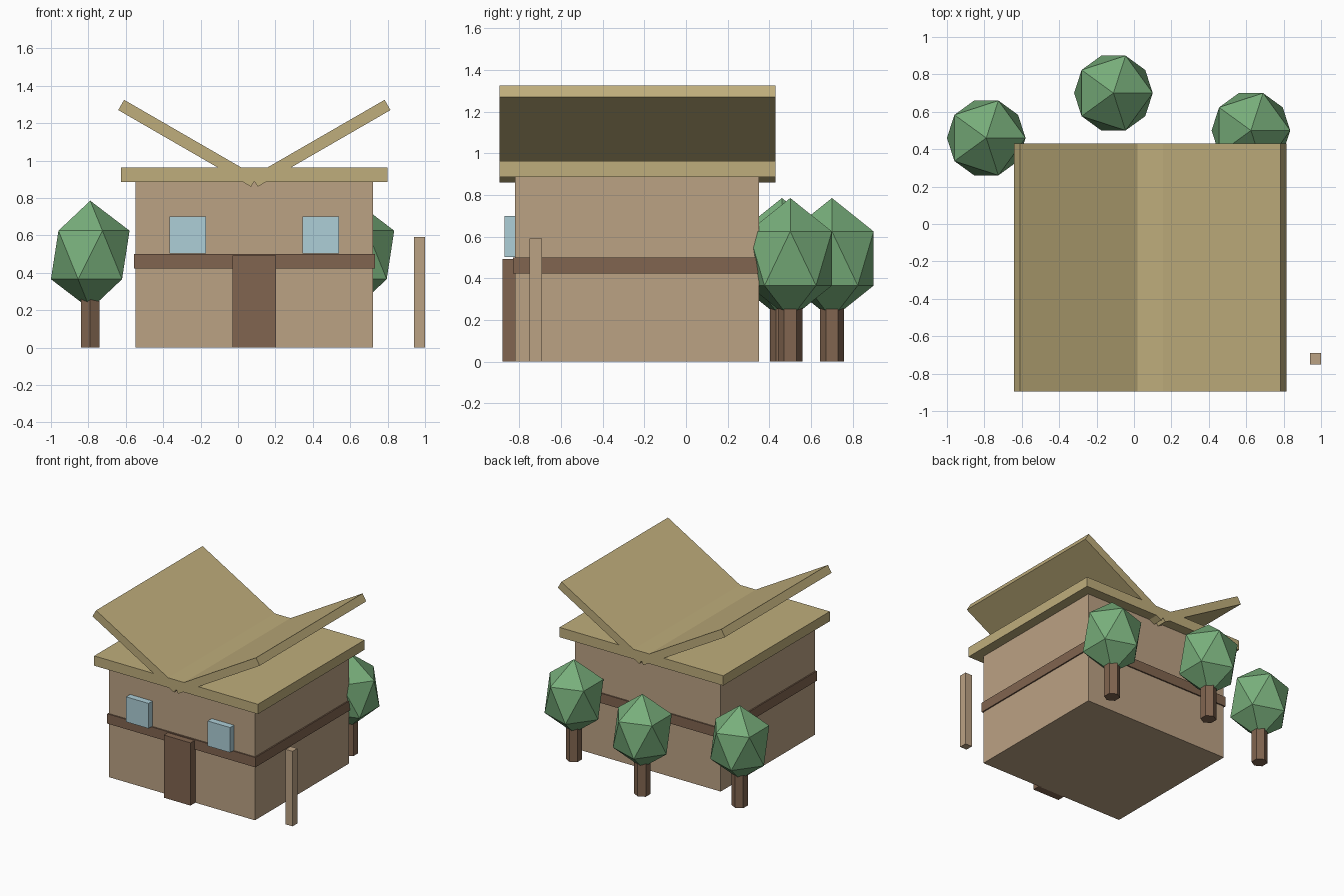
import bpy
import math

if "Cube" in bpy.data.objects:
    bpy.data.objects.remove(bpy.data.objects["Cube"])


def material(name, rgb):
    m = bpy.data.materials.new(name)
    m.diffuse_color = (*rgb, 1)
    m.use_nodes = True
    m.node_tree.nodes["Principled BSDF"].inputs["Base Color"].default_value = m.diffuse_color
    return m


WALL = material("plaster", (0.50, 0.36, 0.23))
ROOF = material("thatch", (0.52, 0.42, 0.20))
WOOD = material("dark_wood", (0.22, 0.13, 0.08))
GLASS = material("glass", (0.42, 0.62, 0.68))
LEAF = material("leaves", (0.19, 0.43, 0.20))


def finish(name, mat):
    ob = bpy.context.object
    ob.name = name
    ob.data.materials.append(mat)
    return ob


def box(name, x, y, z, mat):
    """Box from its (min, max) extent on each axis."""
    bpy.ops.mesh.primitive_cube_add(size=1, location=[sum(r) / 2 for r in (x, y, z)])
    ob = finish(name, mat)
    for v in ob.data.vertices:
        for i, r in enumerate((x, y, z)):
            v.co[i] *= r[1] - r[0]
    return ob


MID = 0.0875  # centre line of the house

# House body, trim band and flat eaves slab
box("walls", (-0.547, 0.722), (-0.82, 0.35), (0, 0.89), WALL)
box("trim_band", (-0.557, 0.732), (-0.83, 0.36), (0.423, 0.5), WOOD)
box("eaves_slab", (-0.625, 0.80), (-0.895, 0.43), (0.885, 0.962), ROOF)

# Door and the two upper windows
box("door", (-0.03, 0.203), (-0.88, -0.81), (0, 0.493), WOOD)
for side, x in (("left", -0.365), ("right", 0.345)):
    box("window_" + side, (x, x + 0.195), (-0.87, -0.81), (0.503, 0.7), GLASS)

# Butterfly roof: two slabs crossing at the valley
for name, s in (("roof_left", -1), ("roof_right", 1)):
    slab = box(name, (-0.41, 0.41), (-0.6625, 0.6625), (-0.0315, 0.0315), ROOF)
    slab.location = (MID + s * 0.357, -0.2325, 1.092)
    slab.rotation_euler.y = -s * math.radians(30)

# Free-standing post beside the house
box("post", (0.94, 1.0), (-0.75, -0.69), (0, 0.59), WALL)

# Low-poly trees behind the house
for i, (x, y) in enumerate(((-0.79, 0.46), (-0.11, 0.70), (0.625, 0.50)), 1):
    bpy.ops.mesh.primitive_cylinder_add(vertices=6, radius=0.058, depth=0.28,
                                        location=(x, y, 0.14))
    finish(f"tree_trunk_{i}", WOOD)
    bpy.ops.mesh.primitive_ico_sphere_add(subdivisions=1, radius=1, location=(x, y, 0.495))
    finish(f"tree_crown_{i}", LEAF).scale = (0.235, 0.235, 0.29)
